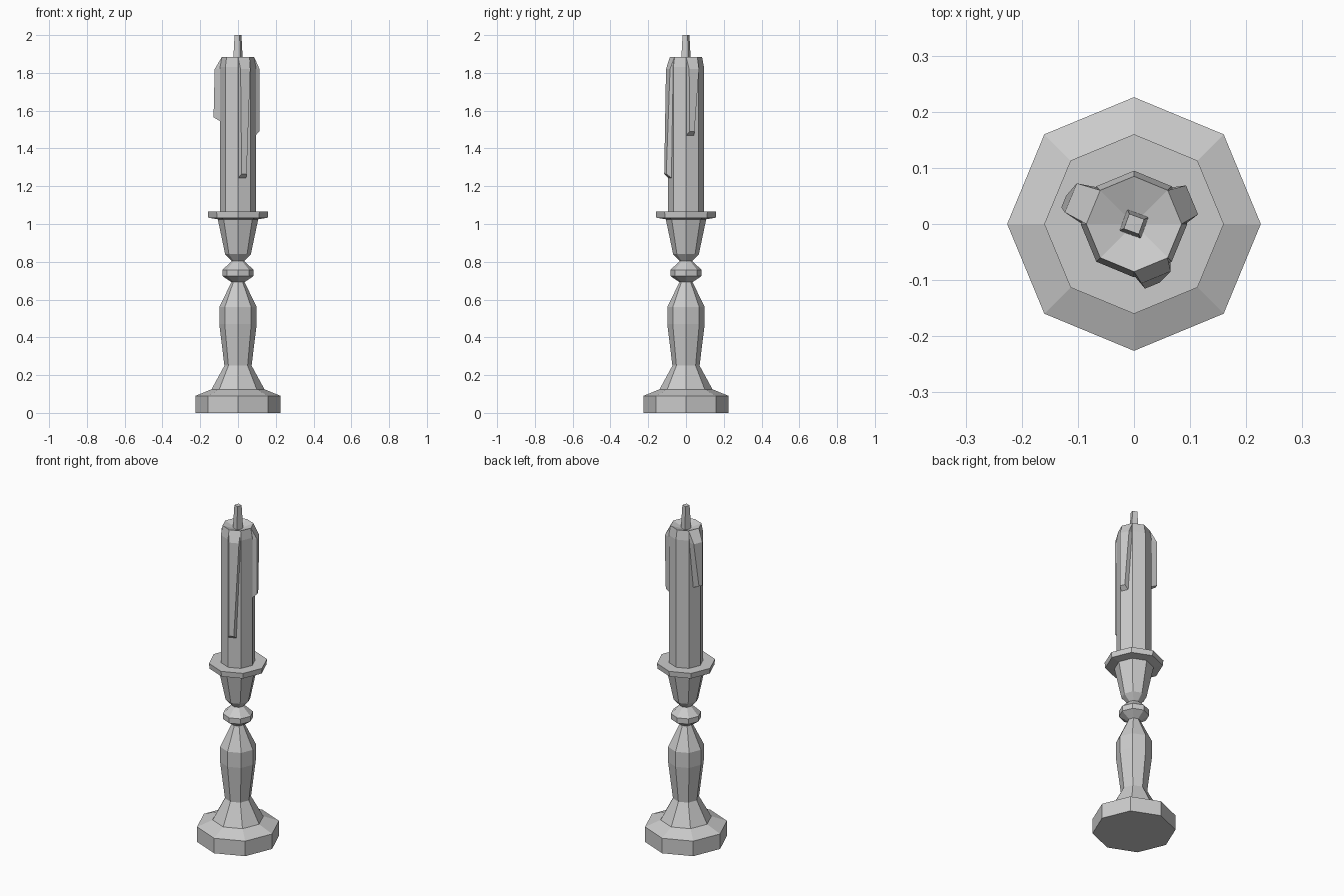
import bpy, bmesh
from math import cos, sin, radians
from mathutils import Vector

cube = bpy.data.objects.get("Cube")
if cube:
    bpy.data.objects.remove(cube)

# One grey for everything
grey = bpy.data.materials.new("plain grey")
grey.use_nodes = True
colour = (0.6, 0.6, 0.6, 1)
grey.diffuse_color = colour
grey.node_tree.nodes["Principled BSDF"].inputs["Base Color"].default_value = colour


def loft(name, rings, tip=None):
    """Skin a stack of equal-sized rings; cap both ends, the top optionally to a point."""
    bm = bmesh.new()
    loops = [[bm.verts.new(p) for p in ring] for ring in rings]
    n = len(loops[0])
    for low, high in zip(loops, loops[1:]):
        for i in range(n):
            j = (i + 1) % n
            bm.faces.new((low[i], low[j], high[j], high[i]))
    bm.faces.new(loops[0][::-1])
    if tip:
        point = bm.verts.new(tip)
        for i in range(n):
            bm.faces.new((loops[-1][i], loops[-1][(i + 1) % n], point))
    else:
        bm.faces.new(loops[-1])
    bmesh.ops.recalc_face_normals(bm, faces=bm.faces)
    mesh = bpy.data.meshes.new(name)
    bm.to_mesh(mesh)
    bm.free()
    mesh.materials.append(grey)
    obj = bpy.data.objects.new(name, mesh)
    bpy.context.collection.objects.link(obj)
    return obj


def turned(name, profile, sides=8, turn=0, tip=None):
    """Turned part from (radius, height) pairs."""
    angles = [radians(turn + 360 * i / sides) for i in range(sides)]
    loft(name, [[(r * cos(a), r * sin(a), z) for a in angles] for r, z in profile], tip)


def drip(name, angle, top_depth, low_depth, low_z, low_a, low_b):
    """Wax run on one candle face, narrowing from the rim to its lower end."""
    a = radians(angle)
    out, side = Vector((cos(a), sin(a), 0)), Vector((-sin(a), cos(a), 0))

    def section(inner, outer, root, face, z_in, z_out):
        spots = ((inner, root[0], z_in), (outer, face[0], z_out),
                 (outer, face[1], z_out), (inner, root[1], z_in))
        return [out * d + side * t + Vector((0, 0, z)) for d, t, z in spots]

    wide, narrow = (-0.036, 0.036), (-0.028, 0.028)
    loft(name, [
        section(0.082, low_depth, (low_a - 0.01, low_b + 0.01), (low_a, low_b),
                low_z, low_z + 0.025),
        section(0.082, top_depth, wide, narrow, 1.82, 1.82),
        section(0.07, 0.0785, (-0.03, 0.03), (-0.0325, 0.0325), 1.88, 1.885),
    ])


# Candlestick: foot, baluster, knob, cup and drip tray
turned("candlestick", [
    (0.226, 0), (0.226, 0.09), (0.14, 0.125), (0.072, 0.25), (0.099, 0.47),
    (0.099, 0.56), (0.035, 0.692), (0.083, 0.725), (0.083, 0.757),
    (0.033, 0.803), (0.068, 0.84), (0.107, 1.025), (0.157, 1.033), (0.16, 1.065)])

# Candle with bevelled rim and hollowed top
turned("candle", [(0.095, 1.06), (0.095, 1.83), (0.085, 1.885)], tip=(0, 0, 1.855))

# Wick
turned("wick", [(0.029, 1.85), (0.02, 2.0)], sides=4, turn=25)

# Wax drips
drip("right_wax_drip", 157.5, 0.122, 0.131, 1.54, 0.0, 0.022)
drip("left_wax_drip", 22.5, 0.112, 0.112, 1.465, -0.026, 0.002)
drip("front_wax_drip", -67.5, 0.103, 0.114, 1.24, -0.026, 0.002)
